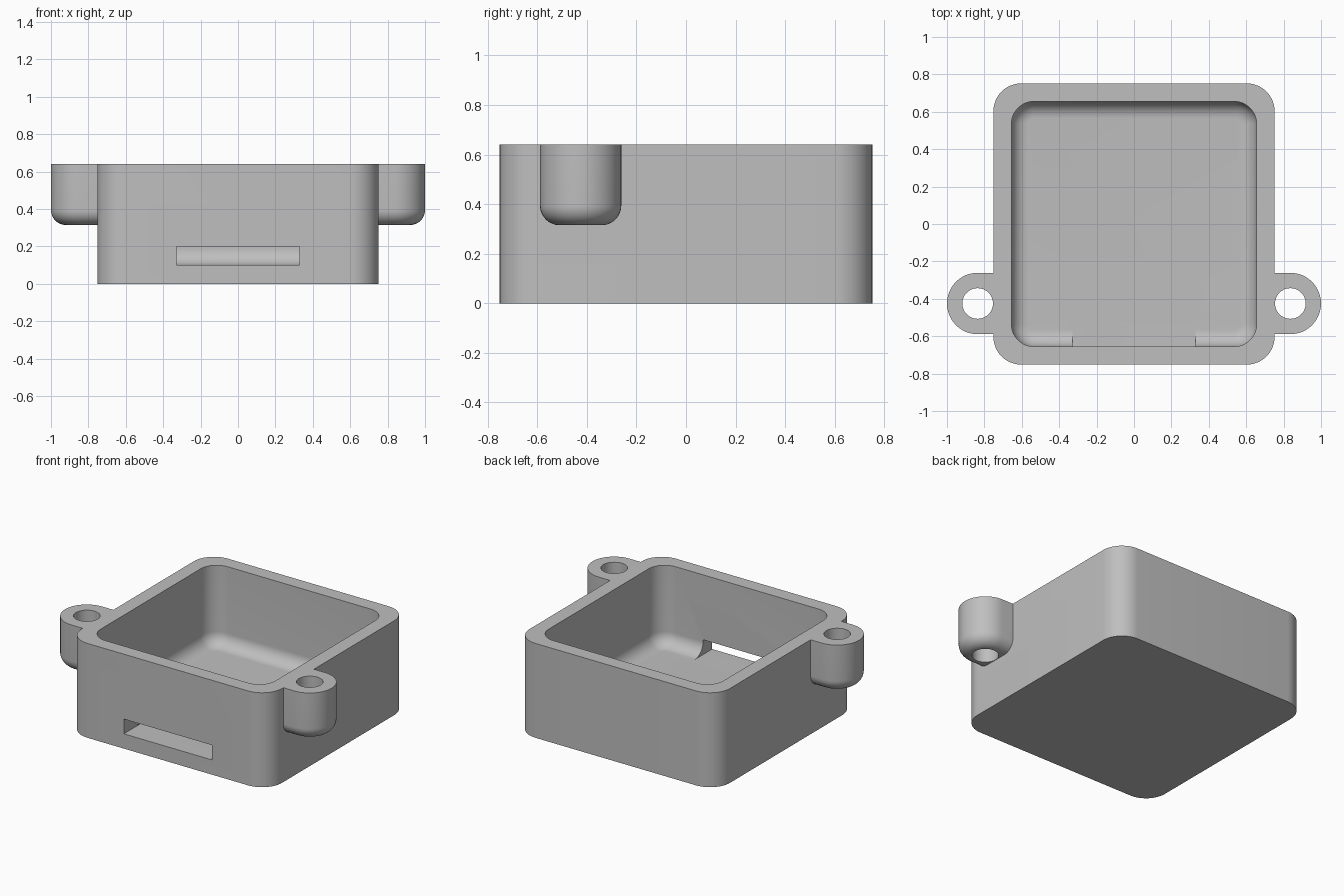
import bpy, bmesh
from math import sin, cos, pi, radians

cube = bpy.data.objects.get("Cube")
if cube:
    bpy.data.objects.remove(cube, do_unlink=True)

grey = bpy.data.materials.new("plain grey")
grey.use_nodes = True
GREY = (0.52, 0.52, 0.52, 1)
grey.diffuse_color = GREY
grey.node_tree.nodes["Principled BSDF"].inputs["Base Color"].default_value = GREY

HALF, INNER, HEIGHT, FLOOR = 0.752, 0.655, 0.64, 0.10
LUG_X, LUG_Y, LUG_R, LUG_BASE = 0.836, -0.425, 0.164, 0.315
STEPS = 12


def loft(name, rings):
    """Closed solid through (outline, z) rings, listed bottom to top."""
    bm = bmesh.new()
    loops = [[bm.verts.new((x, y, z)) for x, y in pts] for pts, z in rings]
    for low, high in zip(loops, loops[1:]):
        for i in range(len(low)):
            j = (i + 1) % len(low)
            bm.faces.new((low[i], low[j], high[j], high[i]))
    bm.faces.new(loops[0][::-1])
    bm.faces.new(loops[-1])
    bmesh.ops.recalc_face_normals(bm, faces=bm.faces)
    mesh = bpy.data.meshes.new(name)
    bm.to_mesh(mesh)
    bm.free()
    mesh.materials.append(grey)
    obj = bpy.data.objects.new(name, mesh)
    bpy.context.collection.objects.link(obj)
    return obj


def arc(cx, cy, r, start, sweep, n=STEPS):
    angles = [start + sweep * i / n for i in range(n + 1)]
    return [(cx + r * cos(a), cy + r * sin(a)) for a in angles]


def rounded_square(half, r):
    c = half - r
    corners = ((c, c), (-c, c), (-c, -c), (c, -c))
    return [p for k, (x, y) in enumerate(corners) for p in arc(x, y, r, k * pi / 2, pi / 2)]


def lug_outline(side, inset):
    r = LUG_R - inset
    pts = [(0.70, LUG_Y - r)] + arc(LUG_X, LUG_Y, r, -pi / 2, pi, 2 * STEPS) + [(0.70, LUG_Y + r)]
    return [(side * x, y) for x, y in pts]


def fillet(outline, base, r, top):
    """Rings of a solid whose bottom edge is rounded by r."""
    angles = [pi / 2 * i / STEPS for i in range(STEPS + 1)]
    rings = [(outline(r * (1 - sin(a))), base + r * (1 - cos(a))) for a in angles]
    return rings + [(outline(0), top)]


def combine(target, other, operation):
    mod = target.modifiers.new(operation.lower(), "BOOLEAN")
    mod.operation, mod.solver, mod.object = operation, "EXACT", other
    bpy.context.view_layer.objects.active = target
    bpy.ops.object.modifier_apply(modifier=mod.name)
    bpy.data.objects.remove(other, do_unlink=True)


# Outer block with rounded vertical corners
outline = rounded_square(HALF, 0.15)
case = loft("open_case", [(outline, 0), (outline, HEIGHT)])

# Screw lugs on both sides, each with a through hole
for side in (-1, 1):
    lug = loft("screw_lug", fillet(lambda i: lug_outline(side, i), LUG_BASE, 0.08, HEIGHT))
    combine(case, lug, "UNION")
    circle = arc(side * LUG_X, LUG_Y, 0.082, 0, 2 * pi, 32)[:-1]
    combine(case, loft("screw_hole", [(circle, 0.2), (circle, 0.8)]), "DIFFERENCE")

# Cavity with a filleted floor
cavity = loft("cavity", fillet(lambda i: rounded_square(INNER - i, 0.12 - i), FLOOR, 0.09, 0.8))
combine(case, cavity, "DIFFERENCE")

# Slot through the front wall, level with the floor
slot = [(-0.33, -0.9), (0.33, -0.9), (0.33, -0.5), (-0.33, -0.5)]
combine(case, loft("front_slot", [(slot, FLOOR), (slot, 0.2)]), "DIFFERENCE")

bpy.ops.object.select_all(action="DESELECT")
case.select_set(True)
bpy.context.view_layer.objects.active = case
bpy.ops.object.shade_smooth_by_angle(angle=radians(30))
